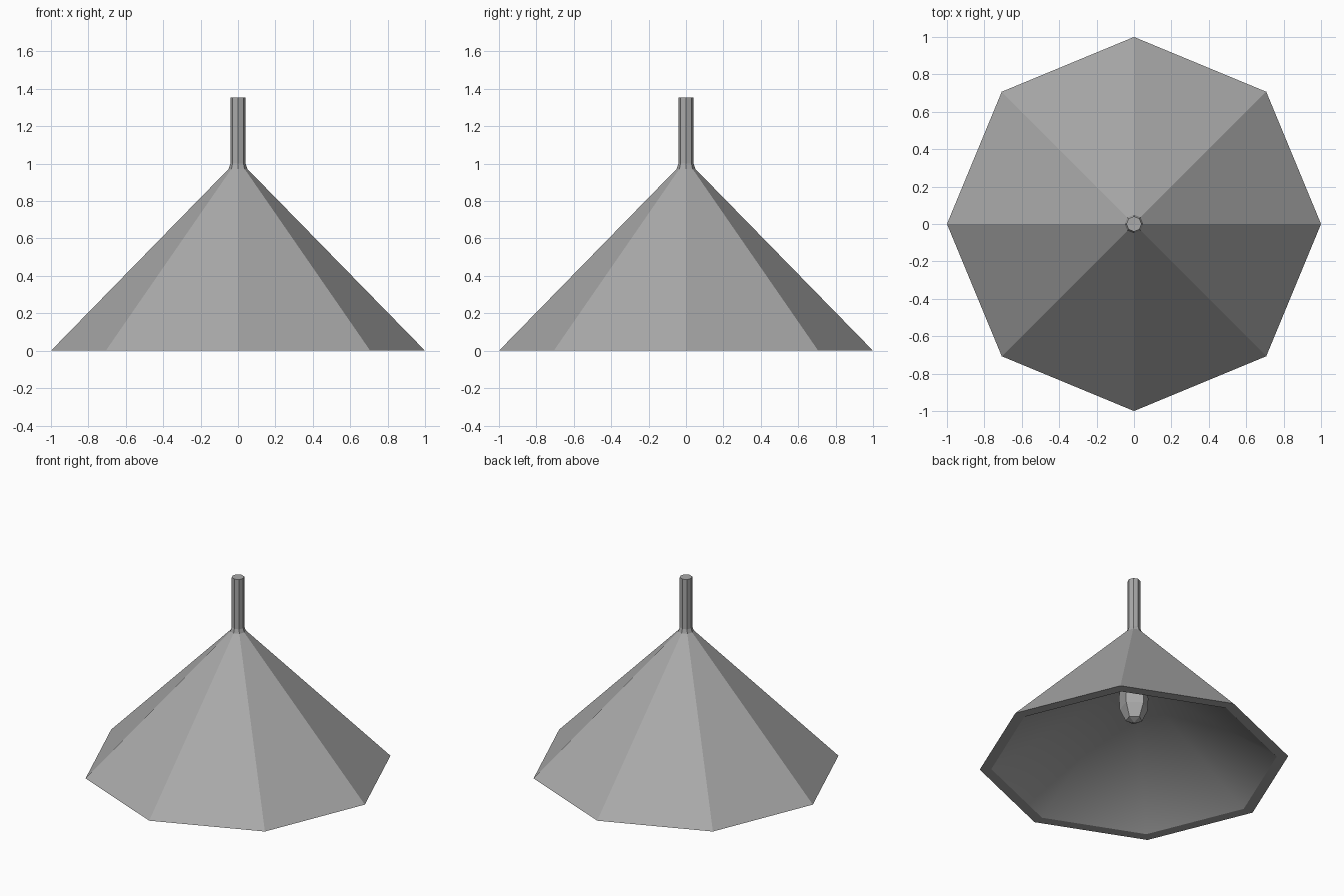
import bpy
import bmesh
import math

cube = bpy.data.objects.get("Cube")
if cube:
    bpy.data.objects.remove(cube, do_unlink=True)

grey = bpy.data.materials.new("plain grey")
grey.use_nodes = True
colour = (0.4, 0.4, 0.4, 1)
grey.diffuse_color = colour
grey.node_tree.nodes["Principled BSDF"].inputs["Base Color"].default_value = colour


def lathe(name, profile, sides=8, start=0, smooth_bands=0):
    """Turn (radius, height) points, starting and ending on the axis, into a solid."""
    bm = bmesh.new()
    rings = []
    for r, z in profile:
        angles = [start + math.tau * i / sides for i in range(sides)] if r else [0]
        rings.append([bm.verts.new((r * math.cos(a), r * math.sin(a), z)) for a in angles])
    for band, (low, high) in enumerate(zip(rings, rings[1:])):
        for i in range(sides):
            j = i + 1
            corners = [low[i % len(low)], low[j % len(low)],
                       high[j % len(high)], high[i % len(high)]]
            face = bm.faces.new(list(dict.fromkeys(corners)))
            face.smooth = band < smooth_bands
    mesh = bpy.data.meshes.new(name)
    bm.to_mesh(mesh)
    bm.free()
    mesh.materials.append(grey)
    obj = bpy.data.objects.new(name, mesh)
    bpy.context.collection.objects.link(obj)


# Thick shade: shallow smooth hollow, flat rim, faceted outer cone, small collar
lathe("shade", [(0, 0.62), (0.925, 0), (1, 0), (0.05, 0.972), (0.041, 1), (0, 1)],
      smooth_bands=1)

# Hanging rod on top
lathe("rod", [(0, 0.9), (0.041, 0.9), (0.041, 1.355), (0, 1.355)])

# Bulb hanging from the middle of the hollow
lathe("bulb", [(0, 0.3), (0.055, 0.32), (0.095, 0.41), (0.1, 0.5), (0.085, 0.64), (0, 0.64)],
      sides=5, start=math.pi / 2)
